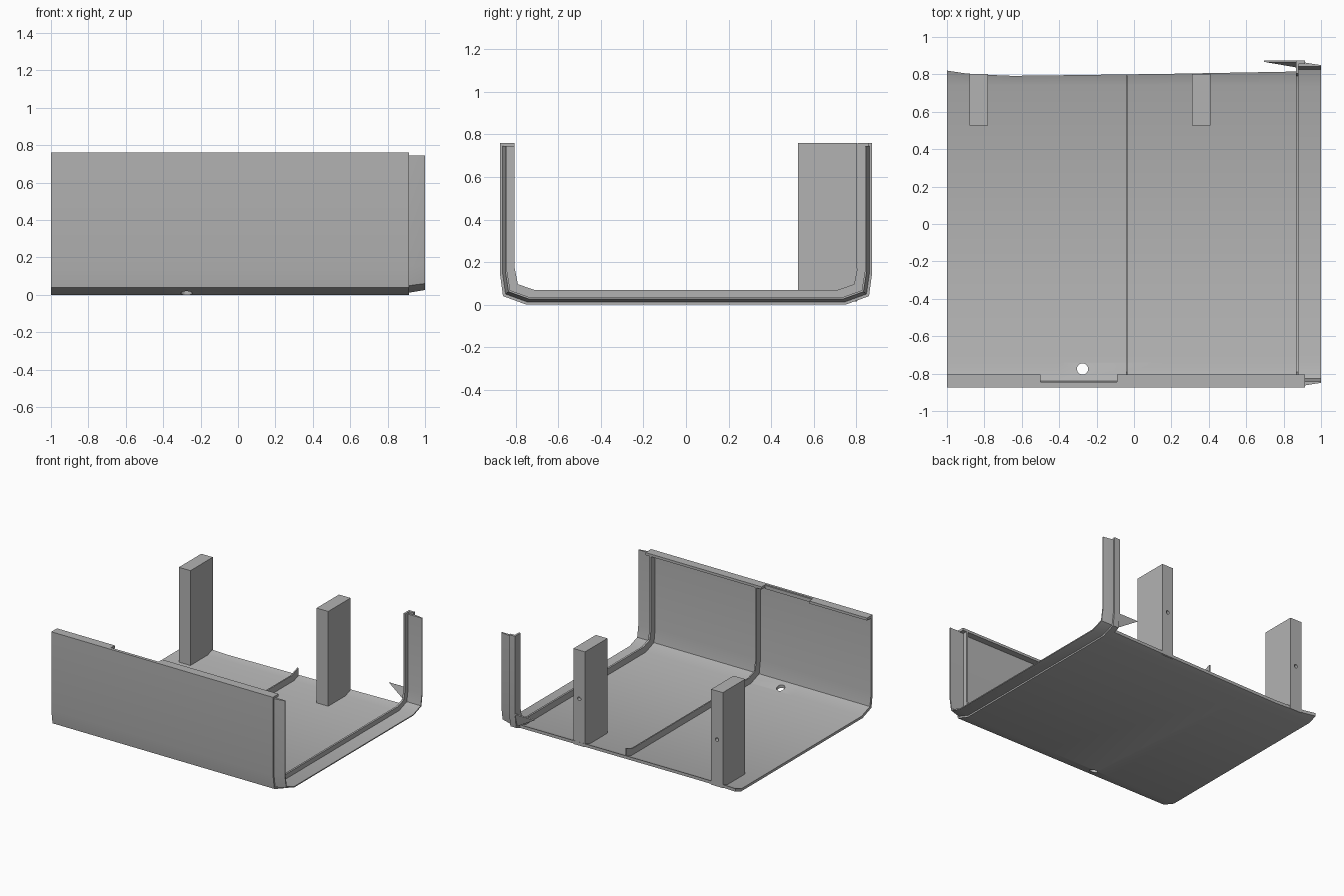
import bpy, bmesh, math

if "Cube" in bpy.data.objects:
    bpy.data.objects.remove(bpy.data.objects["Cube"])

grey = bpy.data.materials.new("plain grey")
grey.diffuse_color = (0.45, 0.45, 0.45, 1)
grey.use_nodes = True
grey.node_tree.nodes["Principled BSDF"].inputs["Base Color"].default_value = grey.diffuse_color
TOP = 0.76


def finish(name, bm, smooth=False):
    bmesh.ops.recalc_face_normals(bm, faces=bm.faces)
    me = bpy.data.meshes.new(name)
    bm.to_mesh(me)
    bm.free()
    me.materials.append(grey)
    ob = bpy.data.objects.new(name, me)
    bpy.context.collection.objects.link(ob)
    if smooth:
        bpy.ops.object.select_all(action='DESELECT')
        ob.select_set(True)
        bpy.context.view_layer.objects.active = ob
        bpy.ops.object.shade_smooth_by_angle(angle=math.radians(25))
    return ob


def loft(name, sections, smooth=True):
    """Skin closed sections, each given as (x, [(y, z), ...])."""
    bm = bmesh.new()
    rings = [[bm.verts.new((x, y, z)) for y, z in pts] for x, pts in sections]
    n = len(rings[0])
    for a, b in zip(rings, rings[1:]):
        for i in range(n):
            j = (i + 1) % n
            bm.faces.new((a[i], a[j], b[j], b[i]))
    bm.faces.new(rings[0])
    bm.faces.new(rings[-1])
    return finish(name, bm, smooth)


def box(name, x0, x1, y0, y1, z0, z1):
    return loft(name, [(x, [(y0, z0), (y1, z0), (y1, z1), (y0, z1)]) for x in (x0, x1)], False)


def half(d, top=TOP):
    """Front half of the tray outline, moved inward by d."""
    return [(-0.875 + d, top), (-0.875 + d, 0.15 + 0.3 * d), (-0.86 + d, 0.04 + 0.8 * d),
            (-0.75 + 0.5 * d, d)]


def u_band(d0, d1, top=TOP):
    """Closed U-shaped band between two inward offsets."""
    full = lambda d: half(d, top) + [(-y, z) for y, z in reversed(half(d, top))]
    return full(d0) + full(d1)[::-1]


def open_band(d0, d1, edge):
    """Band with a front wall and a floor ending at the back edge."""
    def run(d):
        y1 = 0.75 - 0.5 * d
        return half(d) + [(y1, d), (edge, d + (edge - y1) * 0.36)]
    return run(d0) + run(d1)[::-1]


def drill(target, name, centre, radius, depth, rot=(0, 0, 0)):
    bpy.ops.mesh.primitive_cylinder_add(vertices=24, radius=radius, depth=depth,
                                        location=centre, rotation=rot)
    cut = bpy.context.object
    cut.name = name
    cut.hide_render = True
    cut.hide_viewport = True
    mod = target.modifiers.new("hole", 'BOOLEAN')
    mod.object = cut
    mod.solver = 'EXACT'


# Main shell: front wall and floor with a gently wavy back edge
edges = [(-1, 0.82), (-0.9, 0.805), (-0.8, 0.798), (-0.65, 0.792),
         (-0.4, 0.795), (0.2, 0.803), (0.865, 0.815)]
shell = loft("shell", [(x, open_band(0, 0.02, e)) for x, e in edges])
drill(shell, "drain_hole_cutter", (-0.275, -0.775, 0.03), 0.03, 0.2)

# Right end: full U strip, raised rib and tapered joining lip
loft("end_strip", [(x, u_band(0, 0.02)) for x in (0.865, 0.915)])
loft("end_rib", [(x, u_band(0.018, 0.07)) for x in (0.865, 0.88)])
loft("joining_lip", [(0.88, u_band(0.01, 0.034, 0.745)), (0.915, u_band(0.012, 0.034, 0.745)),
                     (1.0, u_band(0.026, 0.034, 0.745))])

# Middle rib across floor and front wall
loft("middle_rib", [(x, open_band(0.018, 0.07, 0.795)) for x in (-0.044, -0.034)])

# Flange on top of the front wall, interrupted by a notch
box("left_flange", -1, -0.5, -0.874, -0.805, TOP - 0.02, TOP)
box("right_flange", -0.09, 0.914, -0.874, -0.805, TOP - 0.02, TOP)
box("notch_rail", -0.5, -0.09, -0.865, -0.845, TOP - 0.03, TOP - 0.003)

# Upright posts with a small hole in the back face
for side, x in (("left", -0.83), ("right", 0.36)):
    post = box(side + "_post", x - 0.05, x + 0.05, 0.527, 0.803, 0.015, TOP)
    drill(post, side + "_post_hole_cutter", (x, 0.8, 0.38), 0.014, 0.12, (math.pi / 2, 0, 0))

# Pointed remnant of the missing back wall
bm = bmesh.new()
tri = [(0.695, 0.875, 0.15), (0.868, 0.875, 0.15), (0.868, 0.845, 0.045)]
front = [bm.verts.new(p) for p in tri]
back = [bm.verts.new((x, y - 0.008, z + 0.004)) for x, y, z in tri]
bm.faces.new(front)
bm.faces.new(back[::-1])
for i in range(3):
    j = (i + 1) % 3
    bm.faces.new((front[i], front[j], back[j], back[i]))
finish("back_wall_shard", bm)
